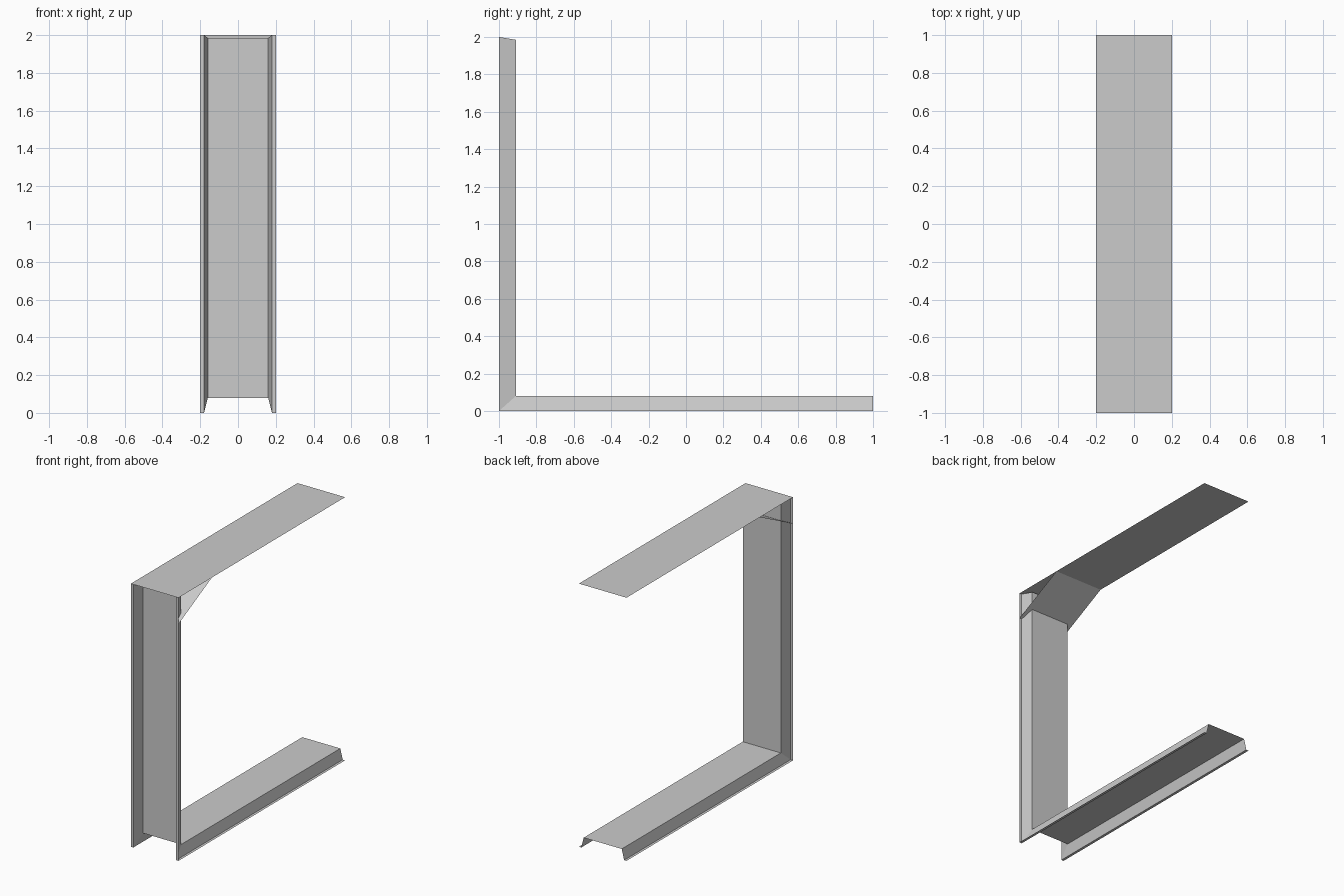
import bpy

if "Cube" in bpy.data.objects:
    bpy.data.objects.remove(bpy.data.objects["Cube"])

# half profile of the channel: (x, depth fraction), 0 = outer flange, 1 = inner web
HALF = [(-0.20, 0), (-0.18, 0), (-0.16, 1)]
PROFILE = HALF + [(-x, d) for x, d in reversed(HALF)]
DY, DZ = 0.09, 0.08      # web depth of post and of floor channel


def make(name, verts, faces):
    mesh = bpy.data.meshes.new(name)
    mesh.from_pydata(verts, [], faces)
    mesh.update()
    obj = bpy.data.objects.new(name, mesh)
    bpy.context.collection.objects.link(obj)
    return obj


def channel(name, start, end):
    """Loft the open profile between two ends given as functions of depth."""
    n = len(PROFILE)
    verts = [(x, *f(d)) for f in (start, end) for x, d in PROFILE]
    faces = [(i, i + 1, n + i + 1, n + i) for i in range(n - 1)]
    return make(name, verts, faces)


# stations along the bent channel, each giving (y, z)
def post_top(d):
    return (-1 + DY * d, 2 - 0.015 * d)


def corner(d):
    return (-1 + DY * d, DZ * d)


def floor_end(d):
    return (1, DZ * d)


# upright post and floor channel meeting in a mitre
channel("upright_channel", post_top, corner)
channel("floor_channel", corner, floor_end)

# flat ceiling panel
make("ceiling_panel", [(-0.2, -1, 2), (0.2, -1, 2), (0.2, 1, 2), (-0.2, 1, 2)],
     [(0, 1, 2, 3)])

# sloped brace panel, notched around the post profile
brace_near = [(x, -1 + DY * d, 1.8 + 0.5 * DY * d) for x, d in PROFILE]
brace_far = [(x, -0.6, 2.0) for x, d in PROFILE]
n = len(PROFILE)
make("sloped_brace", brace_near + brace_far,
     [(i, i + 1, n + i + 1, n + i) for i in range(n - 1)])
